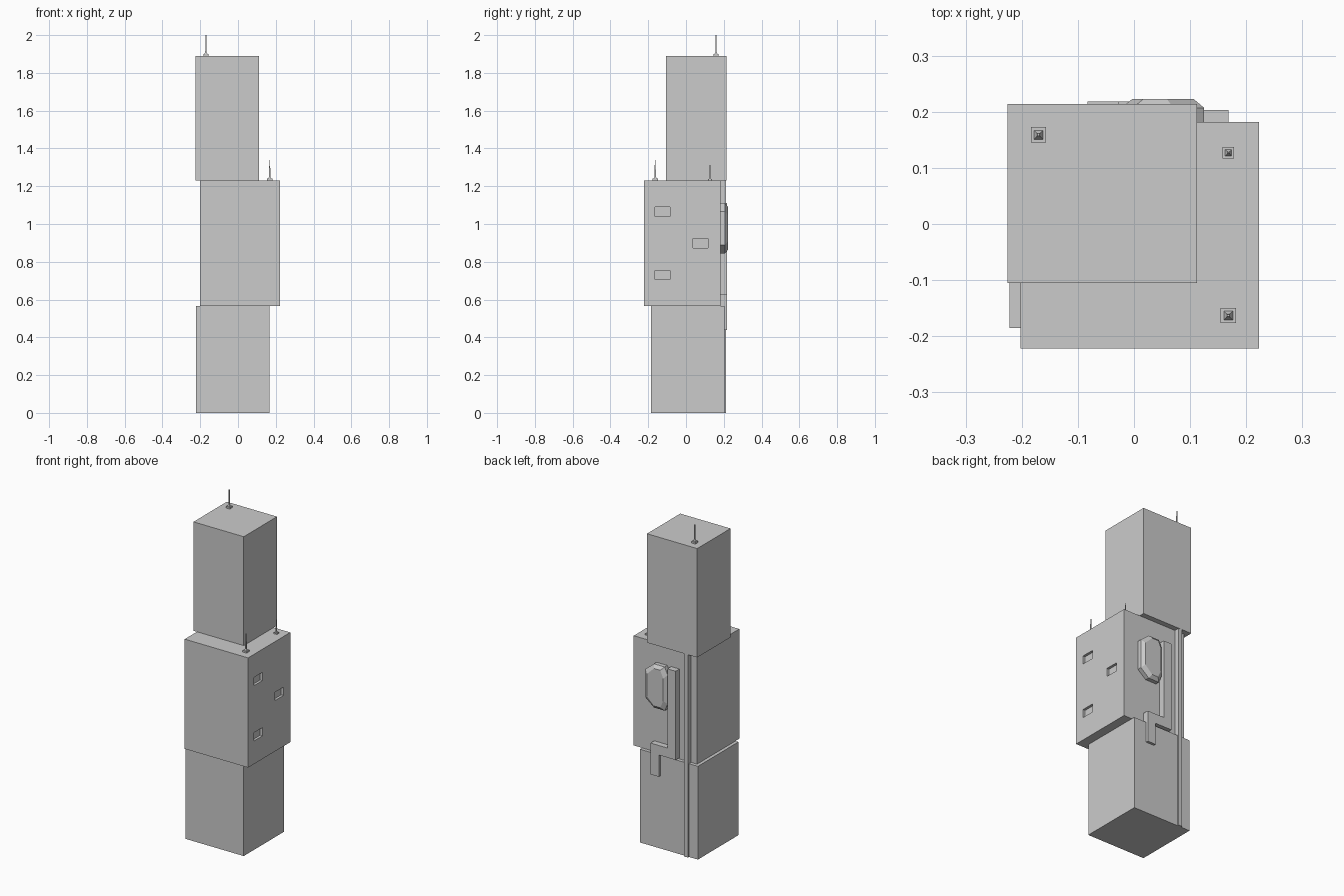
import bpy, bmesh

if "Cube" in bpy.data.objects:
    bpy.data.objects.remove(bpy.data.objects["Cube"])


def mesh_object(name, bm):
    bmesh.ops.recalc_face_normals(bm, faces=bm.faces)
    me = bpy.data.meshes.new(name)
    bm.to_mesh(me)
    bm.free()
    ob = bpy.data.objects.new(name, me)
    bpy.context.collection.objects.link(ob)
    return ob


def loft(name, rings):
    """Closed solid through rings that all have the same number of points."""
    bm = bmesh.new()
    vs = [[bm.verts.new(p) for p in ring] for ring in rings]
    n = len(vs[0])
    for a, b in zip(vs, vs[1:]):
        for i in range(n):
            bm.faces.new((a[i], a[(i + 1) % n], b[(i + 1) % n], b[i]))
    bm.faces.new(vs[0])
    bm.faces.new(vs[-1])
    return mesh_object(name, bm)


def square(x, y, z, hx, hy):
    return [(x - hx, y - hy, z), (x + hx, y - hy, z), (x + hx, y + hy, z), (x - hx, y + hy, z)]


def box(name, x0, x1, y0, y1, z0, z1):
    c = ((x0 + x1) / 2, (y0 + y1) / 2)
    h = ((x1 - x0) / 2, (y1 - y0) / 2)
    return loft(name, [square(*c, z0, *h), square(*c, z1, *h)])


def back_plate(name, layers):
    """Stack of (y, xz outline) layers facing the back."""
    return loft(name, [[(x, y, z) for x, z in pts] for y, pts in layers])


# Three stacked, offset tower blocks
box("lower_block", -0.222, 0.168, -0.185, 0.203, 0, 0.565)
middle = box("middle_block", -0.202, 0.223, -0.222, 0.182, 0.565, 1.23)
box("upper_block", -0.225, 0.112, -0.105, 0.214, 1.23, 1.89)

# Recessed windows in the right side of the middle block
for i, (y, z) in enumerate([(-0.125, 1.065), (0.077, 0.898), (-0.125, 0.73)]):
    cut = box(f"window_cutter_{i}", 0.208, 0.25, y - 0.04, y + 0.04, z - 0.025, z + 0.025)
    cut.hide_render = True
    cut.hide_set(True)
    mod = middle.modifiers.new("window", "BOOLEAN")
    mod.operation = "DIFFERENCE"
    mod.solver = "EXACT"
    mod.object = cut

# Vertical strip running down the back
box("back_strip", -0.162, -0.137, 0.17, 0.213, 0, 1.23)

# Stepped duct on the back: down, across, then down again
duct = [(-0.083, 1.11), (-0.028, 1.11), (-0.028, 0.63), (0.085, 0.63),
        (0.085, 0.44), (0.03, 0.44), (0.03, 0.572), (-0.083, 0.572)]
back_plate("back_duct", [(0.17, duct), (0.218, duct)])


# Bevelled plate with cut corners beside the duct
def plate_outline(d):
    x0, x1, z0, z1 = -0.022 + d, 0.125 - d, 0.845 + d, 1.11 - d
    c, s = 0.055 - d * 0.4, 0.02
    return [(x0 + s, z0), (x1 - c, z0), (x1, z0 + 0.045), (x1, z1 - 0.045),
            (x1 - c, z1), (x0 + s, z1), (x0, z1 - 0.045), (x0, z0 + 0.045)]


back_plate("back_plate", [(0.17, plate_outline(0)), (0.207, plate_outline(0)),
                          (0.223, plate_outline(0.019))])

# Antennas: square foot, tapered socket, thin mast
for i, (x, y, z, s, top) in enumerate([(-0.17, 0.159, 1.89, 1.0, 2.0),
                                       (0.168, -0.163, 1.23, 1.0, 1.34),
                                       (0.168, 0.127, 1.23, 0.75, 1.313)]):
    rings = [(0, 0.0135), (0.01, 0.0135), (0.01, 0.008), (0.02, 0.0035)]
    pts = [square(x, y, z + h * s, r * s, r * s) for h, r in rings]
    pts.append(square(x, y, top, 0.002 * s, 0.002 * s))
    loft(f"antenna_{i}", pts)
